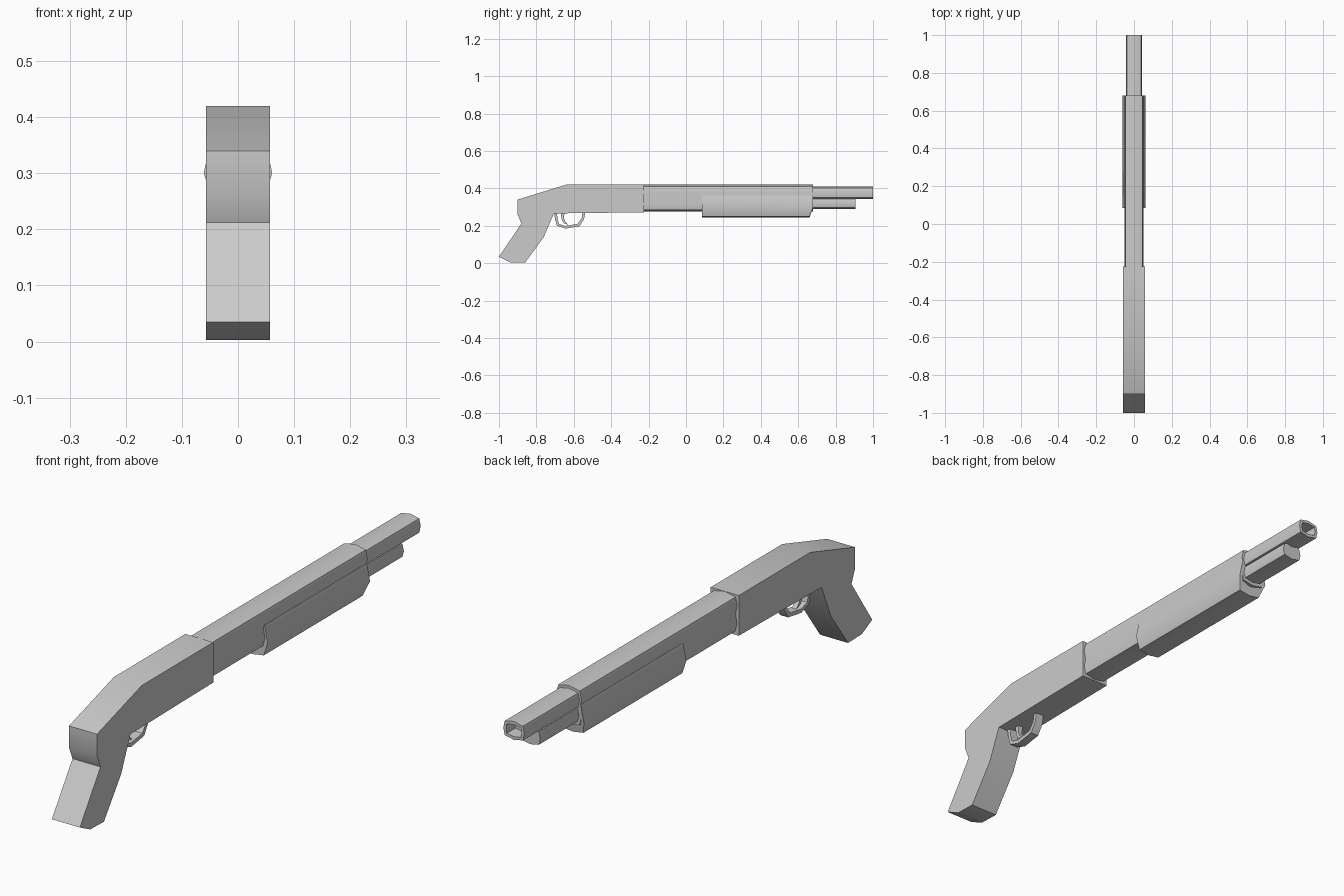
import bpy, bmesh
from mathutils import Vector

if "Cube" in bpy.data.objects:
    bpy.data.objects.remove(bpy.data.objects["Cube"])


def finish(name, bm, angle=0.6):
    bmesh.ops.recalc_face_normals(bm, faces=bm.faces)
    mesh = bpy.data.meshes.new(name)
    bm.to_mesh(mesh)
    bm.free()
    ob = bpy.data.objects.new(name, mesh)
    bpy.context.collection.objects.link(ob)
    bpy.ops.object.select_all(action='DESELECT')
    ob.select_set(True)
    bpy.context.view_layer.objects.active = ob
    bpy.ops.object.shade_smooth_by_angle(angle=angle)
    return ob


def prism(points, offset):
    """Extrude a closed polygon along offset; returns bmesh and far cap."""
    bm = bmesh.new()
    base = bm.faces.new([bm.verts.new(p) for p in points])
    ret = bmesh.ops.extrude_face_region(bm, geom=[base], use_keep_orig=True)
    verts = [g for g in ret['geom'] if isinstance(g, bmesh.types.BMVert)]
    cap = [g for g in ret['geom'] if isinstance(g, bmesh.types.BMFace)][0]
    bmesh.ops.translate(bm, verts=verts, vec=offset)
    bmesh.ops.recalc_face_normals(bm, faces=bm.faces)
    return bm, cap


def side_plate(name, profile, half):
    bm, _ = prism([(-half, y, z) for y, z in profile], Vector((2 * half, 0, 0)))
    return finish(name, bm)


def along_y(half_section, y0, y1):
    """Mirror a half section (top to bottom) in x and extrude it along y."""
    left = [(-x, z) for x, z in reversed(half_section) if x > 0]
    return prism([(x, y0, z) for x, z in half_section + left],
                 Vector((0, y1 - y0, 0)))


# Receiver and pistol grip
side_plate("receiver_and_grip", [
    (-1.0, 0.035), (-0.94, 0.005), (-0.86, 0.003), (-0.76, 0.14),
    (-0.706, 0.266), (-0.225, 0.272), (-0.225, 0.42), (-0.64, 0.42),
    (-0.90, 0.34), (-0.90, 0.26), (-0.88, 0.212)], 0.057)

# Barrel with recessed muzzle
bm, cap = along_y([(0, 0.41), (0.037, 0.402), (0.043, 0.376),
                   (0.037, 0.35), (0, 0.342)], -0.25, 1.0)
bmesh.ops.inset_individual(bm, faces=[cap], thickness=0.012)
ret = bmesh.ops.extrude_discrete_faces(bm, faces=[cap])
bmesh.ops.translate(bm, verts=ret['faces'][0].verts, vec=(0, -0.05, 0))
finish("barrel", bm)

# Magazine tube
bm, _ = along_y([(0, 0.352), (0.035, 0.344), (0.041, 0.318),
                 (0.035, 0.297), (0, 0.29)], -0.25, 0.905)
finish("magazine_tube", bm)

# Waisted sleeve around both tubes
bm, _ = along_y([(0, 0.42), (0.044, 0.411), (0.051, 0.38), (0.044, 0.349),
                 (0.05, 0.315), (0.043, 0.285), (0, 0.277)], -0.25, 0.68)
finish("sleeve", bm)

# Pump handle with slanted lower nose
bm, _ = along_y([(0, 0.362), (0.048, 0.362), (0.061, 0.30),
                 (0.045, 0.25), (0, 0.243)], 0.085, 0.68)
for v in bm.verts:
    if v.co.y > 0.5 and v.co.z < 0.26:
        v.co.y = 0.66
finish("pump_handle", bm)

# Trigger guard and trigger
side_plate("trigger_guard", [
    (-0.705, 0.27), (-0.70, 0.235), (-0.69, 0.20), (-0.645, 0.185),
    (-0.57, 0.197), (-0.545, 0.235), (-0.538, 0.28), (-0.552, 0.28),
    (-0.558, 0.24), (-0.58, 0.21), (-0.645, 0.199), (-0.68, 0.21),
    (-0.687, 0.238), (-0.69, 0.27)], 0.017)
side_plate("trigger", [
    (-0.67, 0.275), (-0.665, 0.235), (-0.655, 0.215), (-0.628, 0.203),
    (-0.645, 0.222), (-0.652, 0.24), (-0.65, 0.275)], 0.009)
